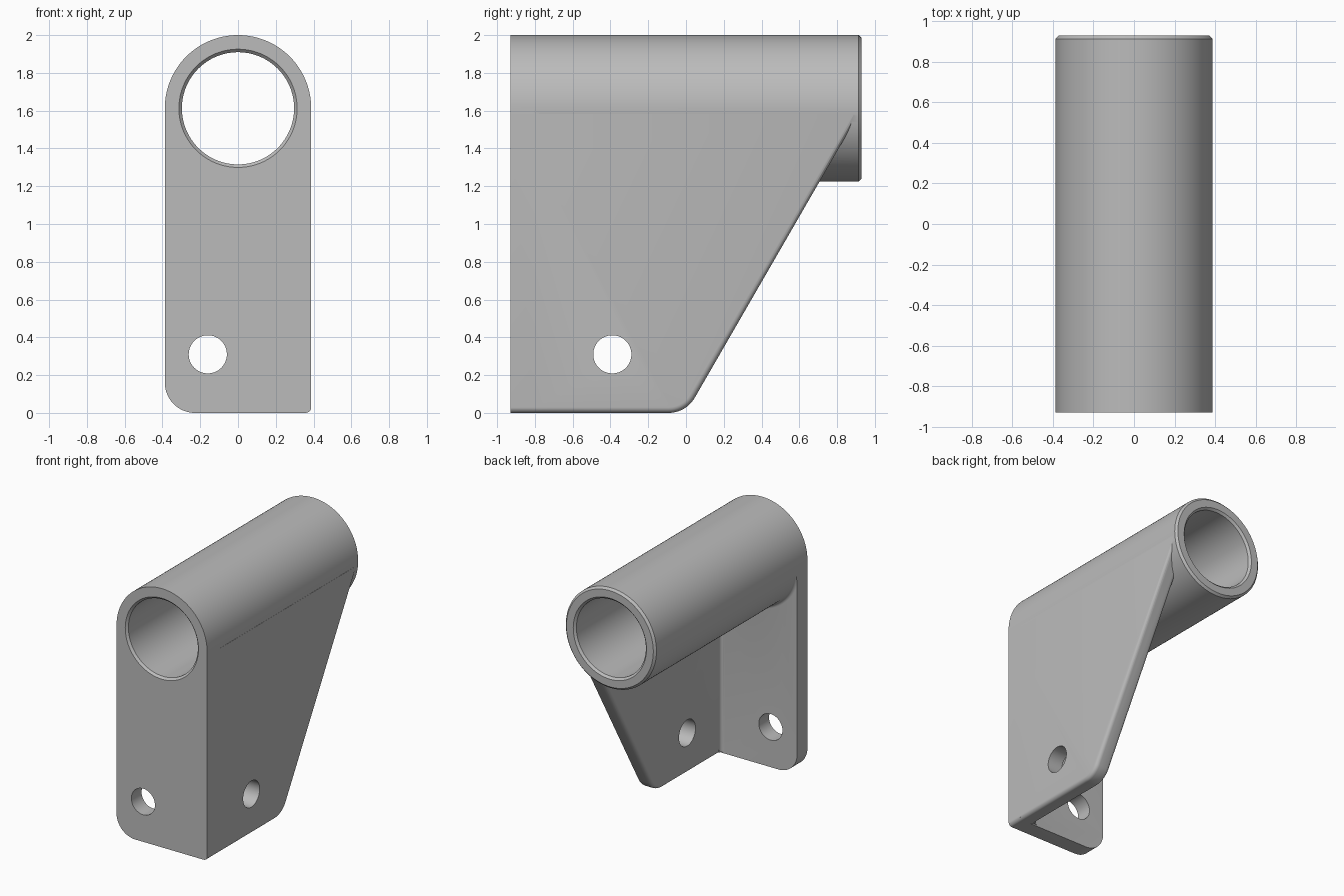
import bpy, bmesh, math
from mathutils import Vector

if "Cube" in bpy.data.objects:
    bpy.data.objects.remove(bpy.data.objects["Cube"])

R, BORE, AXIS_Z = 0.3875, 0.297, 1.6125   # tube radii and height
FRONT, BACK = -0.93, 0.93
T, EDGE = 0.125, 0.03                     # wall thickness, edge rounding
INNER_Y, INNER_X = FRONT + T, R - T

steel = bpy.data.materials.new("grey_steel")
steel.use_nodes = True
steel.diffuse_color = (0.5, 0.5, 0.5, 1)
steel.node_tree.nodes["Principled BSDF"].inputs["Base Color"].default_value = (0.5, 0.5, 0.5, 1)


def finish(name, bm):
    bmesh.ops.recalc_face_normals(bm, faces=bm.faces)
    mesh = bpy.data.meshes.new(name)
    bm.to_mesh(mesh)
    bm.free()
    mesh.materials.append(steel)
    obj = bpy.data.objects.new(name, mesh)
    bpy.context.collection.objects.link(obj)
    return obj


def arc(cx, cy, r, start, end, steps):
    angles = [math.radians(start + (end - start) * i / steps) for i in range(steps + 1)]
    return [(cx + r * math.cos(a), cy + r * math.sin(a)) for a in angles]


def prism(points, to3d, direction):
    """Extrude a 2D outline, placed by to3d, along a vector."""
    bm = bmesh.new()
    face = bm.faces.new([bm.verts.new(to3d(*p)) for p in points])
    new = bmesh.ops.extrude_face_region(bm, geom=[face])["geom"]
    bmesh.ops.translate(bm, vec=Vector(direction),
                        verts=[v for v in new if isinstance(v, bmesh.types.BMVert)])
    return bm


def revolve(name, profile, steps=128):
    """Turn closed (radius, y) profile around the tube axis."""
    bm = bmesh.new()
    rings = []
    for i in range(steps):
        a = 2 * math.pi * i / steps
        rings.append([bm.verts.new((r * math.cos(a), y, AXIS_Z + r * math.sin(a)))
                      for r, y in profile])
    n = len(profile)
    for i in range(steps):
        a, b = rings[i], rings[(i + 1) % steps]
        for j in range(n):
            k = (j + 1) % n
            bm.faces.new((a[j], a[k], b[k], b[j]))
    return finish(name, bm)


def rod(name, r, centre, direction, steps=64):
    """Solid cylinder along x or y."""
    d = Vector(direction)
    side = Vector((0, 0, 1)).cross(d.normalized())
    bm = prism(arc(0, 0, r, 0, 360, steps)[:-1],
               lambda u, v: Vector(centre) + side * u + Vector((0, 0, v)), d)
    return finish(name, bm)


def combine(target, tool, operation):
    mod = target.modifiers.new(operation, 'BOOLEAN')
    mod.operation, mod.solver, mod.object = operation, 'EXACT', tool
    bpy.context.view_layer.objects.active = target
    bpy.ops.object.modifier_apply(modifier=mod.name)
    bpy.data.objects.remove(tool)


# Front plate: round top, one large and one small bottom corner
outline = arc(0, AXIS_Z, R, 0, 180, 64)
outline += arc(-R + 0.16, 0.16, 0.16, 180, 270, 16)
outline += arc(R - EDGE, EDGE, EDGE, 270, 360, 6)
bracket = finish("tube_bracket", prism(outline, lambda x, z: (x, FRONT, z), (0, T, 0)))

# Side plate: slanted rear edge, rounded lower corner, softened rims
slope, corner, top = math.tan(math.radians(60)), 0.16, AXIS_Z - 0.03
tangent = corner * math.tan(math.radians(30))
outline = [(FRONT, 0)] + arc(-tangent, corner, corner, -90, -30, 12)
outline += [(top / slope, top), (FRONT, top)]
bm = prism(outline, lambda y, z: (INNER_X, y, z), (T, 0, 0))
rims = [e for e in bm.edges
        if abs(e.verts[0].co.x - e.verts[1].co.x) < 1e-5
        and not all(v.co.y < FRONT + 0.001 for v in e.verts)
        and not all(v.co.z > top - 0.001 for v in e.verts)]
bmesh.ops.bevel(bm, geom=rims, offset=EDGE, segments=5, profile=0.5, affect='EDGES')
combine(bracket, finish("side_plate", bm), 'UNION')

# Fillet in the corner between the plates
outline = [(INNER_X + 0.02, INNER_Y - 0.02), (INNER_X - EDGE, INNER_Y - 0.02)]
outline += arc(INNER_X - EDGE, INNER_Y + EDGE, EDGE, -90, 0, 6)
outline += [(INNER_X + 0.02, INNER_Y + EDGE)]
combine(bracket, finish("corner_fillet", prism(
    outline, lambda x, y: (x, y, 0.01), (0, 0, 1.3))), 'UNION')

# Tube body with a chamfered rear rim
c = 0.016
tube = revolve("tube", [(0.2, FRONT), (R, FRONT), (R, BACK - c), (R - c, BACK), (0.2, BACK)])
combine(bracket, tube, 'UNION')

# Fillet under the tube where it meets the front plate, kept inside the plate width
profile = [(R - 0.03, INNER_Y - 0.02), (R + EDGE, INNER_Y - 0.02)]
profile += arc(R + EDGE, INNER_Y + EDGE, EDGE, 270, 180, 6)
profile += [(R - 0.03, INNER_Y + EDGE)]
fillet = revolve("tube_fillet", profile)
w = R - 0.0005
limit = finish("fillet_limit", prism(
    [(-w, 1), (w, 1), (w, AXIS_Z), (-w, AXIS_Z)], lambda x, z: (x, FRONT, z), (0, 1, 0)))
combine(fillet, limit, 'INTERSECT')
combine(bracket, fillet, 'UNION')

# Bore with chamfered mouths, then the two bolt holes
bm = bmesh.new()
stations = [(BORE + 2 * c, FRONT - c), (BORE, FRONT + c), (BORE, BACK - c), (BORE + 2 * c, BACK + c)]
rings = [[bm.verts.new((x, y, z)) for x, z in arc(0, AXIS_Z, r, 0, 360, 128)[:-1]]
         for r, y in stations]
for a, b in zip(rings, rings[1:]):
    for i in range(len(a)):
        bm.faces.new((a[i - 1], a[i], b[i], b[i - 1]))
bm.faces.new(rings[0])
bm.faces.new(rings[-1])
combine(bracket, finish("bore_cutter", bm), 'DIFFERENCE')
combine(bracket, rod("front_hole", 0.101, (-0.16, FRONT - 0.1, 0.31), (0, 0.35, 0)), 'DIFFERENCE')
combine(bracket, rod("side_hole", 0.101, (INNER_X - 0.1, -0.39, 0.31), (0.35, 0, 0)), 'DIFFERENCE')

# Smooth round surfaces, keep crisp edges
bpy.ops.object.select_all(action='DESELECT')
bracket.select_set(True)
bpy.context.view_layer.objects.active = bracket
bpy.ops.object.shade_smooth_by_angle(angle=math.radians(30))
